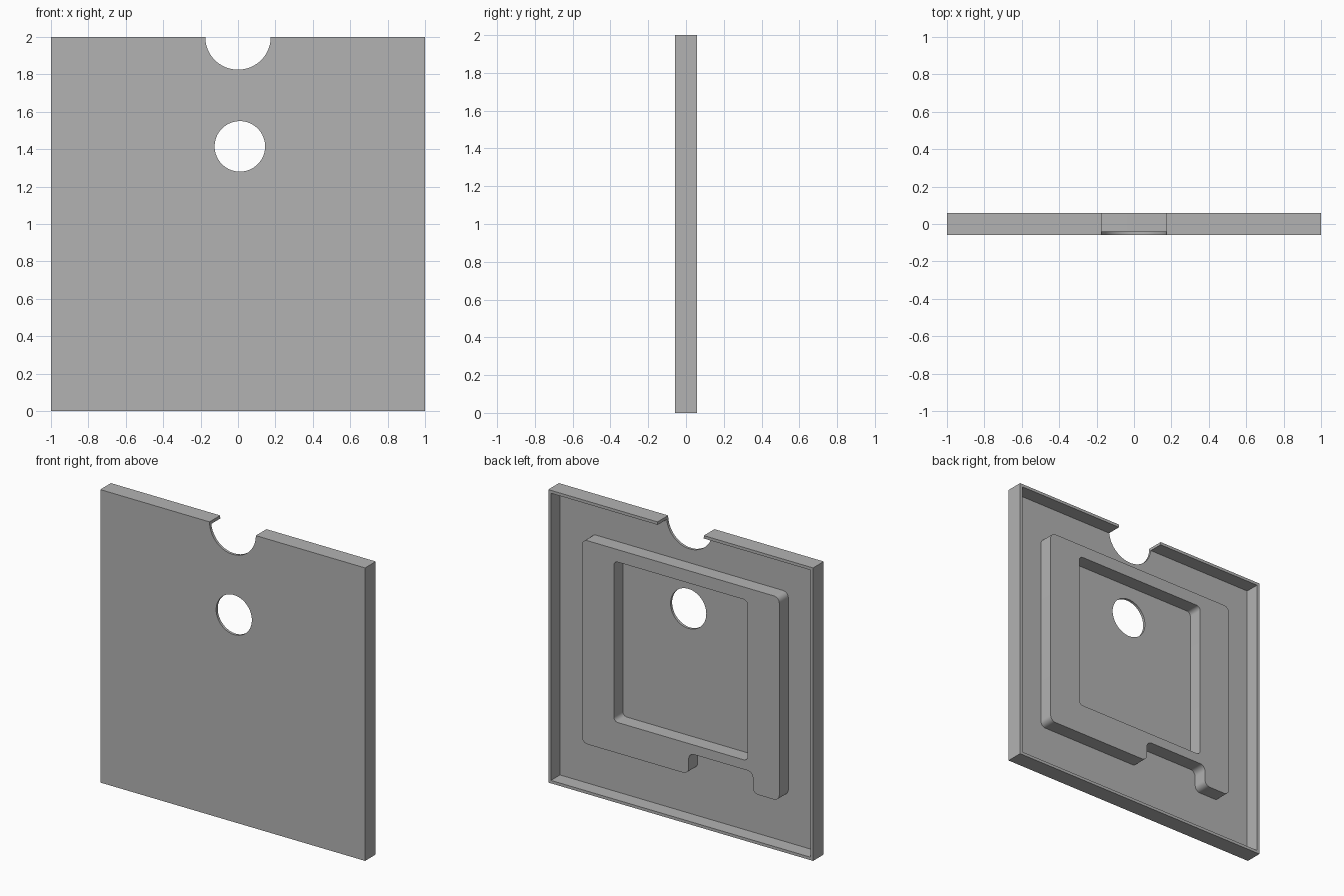
import bpy, bmesh, math

cube = bpy.data.objects.get("Cube")
if cube:
    bpy.data.objects.remove(cube, do_unlink=True)

FRONT, FLOOR, BACK = -0.0575, -0.04, 0.0575
RIM = 0.02

grey = bpy.data.materials.new("plain grey")
grey.use_nodes = True
colour = (0.45, 0.45, 0.45, 1)
grey.diffuse_color = colour
grey.node_tree.nodes["Principled BSDF"].inputs["Base Color"].default_value = colour


def prism(name, outline, y0, y1, radius=0):
    """Extrude an (x, z) outline along y, optionally rounding its corners."""
    bm = bmesh.new()
    face = bm.faces.new([bm.verts.new((x, y0, z)) for x, z in outline])
    moved = bmesh.ops.extrude_face_region(bm, geom=[face])["geom"]
    verts = [v for v in moved if isinstance(v, bmesh.types.BMVert)]
    bmesh.ops.translate(bm, verts=verts, vec=(0, y1 - y0, 0))
    if radius:
        corners = [e for e in bm.edges
                   if abs(e.verts[0].co.y - e.verts[1].co.y) > 0.001]
        bmesh.ops.bevel(bm, geom=corners, offset=radius, segments=6,
                        profile=0.5, affect='EDGES')
    bmesh.ops.recalc_face_normals(bm, faces=bm.faces)
    mesh = bpy.data.meshes.new(name)
    bm.to_mesh(mesh)
    bm.free()
    mesh.materials.append(grey)
    obj = bpy.data.objects.new(name, mesh)
    bpy.context.collection.objects.link(obj)
    return obj


def box(x0, x1, z0, z1):
    return [(x0, z0), (x1, z0), (x1, z1), (x0, z1)]


def circle(cx, cz, r, n=64):
    return [(cx + r * math.cos(math.tau * i / n), cz + r * math.sin(math.tau * i / n))
            for i in range(n)]


def activate(obj):
    bpy.ops.object.select_all(action='DESELECT')
    obj.select_set(True)
    bpy.context.view_layer.objects.active = obj


def cut(obj, cutter):
    cutter.hide_render = True
    mod = obj.modifiers.new("cut", 'BOOLEAN')
    mod.operation = 'DIFFERENCE'
    mod.solver = 'EXACT'
    mod.object = cutter
    activate(obj)
    bpy.ops.object.modifier_apply(modifier=mod.name)
    bpy.data.objects.remove(cutter, do_unlink=True)


# Shallow tray, open at the back, with a thumb notch and a round hole
tray = prism("tray", box(-1, 1, 0, 2), FRONT, BACK)
cut(tray, prism("tray_cutter", box(-1 + RIM, 1 - RIM, RIM, 2 - RIM), FLOOR, 0.2))
cut(tray, prism("notch_cutter", circle(0, 2, 0.175), -0.2, 0.2))
cut(tray, prism("hole_cutter", circle(0.01, 1.415, 0.135), -0.2, 0.2))

# Raised inner frame with a step cut from its lower edge
outline = [(0.745, 0.34), (0.745, 1.73), (-0.745, 1.73), (-0.745, 0.34),
           (-0.545, 0.34), (-0.545, 0.485), (-0.06, 0.485), (-0.06, 0.34)]
frame = prism("inner_frame", outline, FLOOR - 0.005, BACK, 0.04)
cut(frame, prism("pocket_cutter", box(-0.505, 0.505, 0.55, 1.645), -0.2, 0.2, 0.03))

for part in (tray, frame):
    activate(part)
    bpy.ops.object.shade_smooth_by_angle(angle=math.radians(30))
